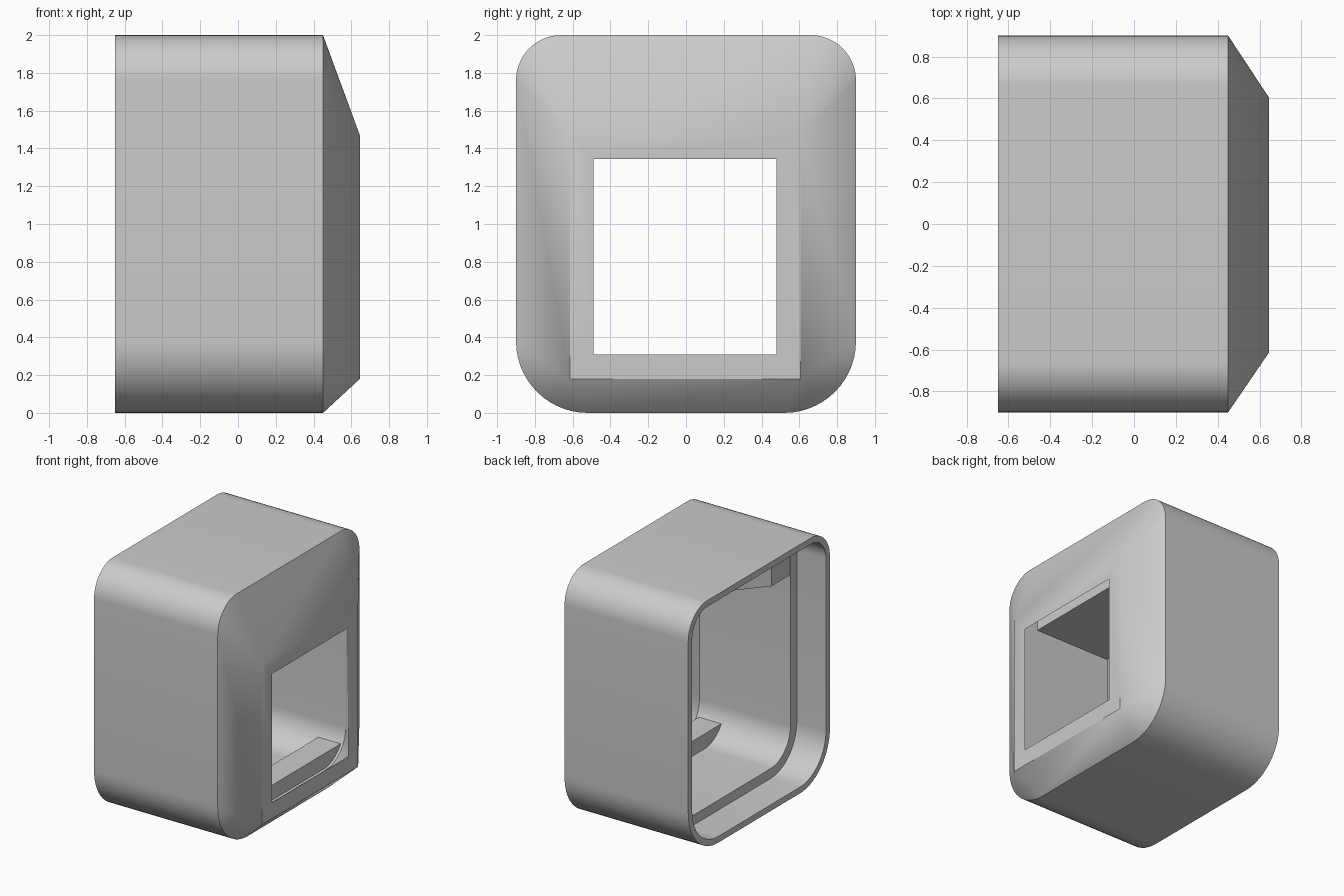
import bpy, bmesh
from math import sin, cos, pi, radians

cube = bpy.data.objects.get("Cube")
if cube:
    bpy.data.objects.remove(cube, do_unlink=True)

# Single grey material
GREY = (0.6, 0.6, 0.6, 1)
mat = bpy.data.materials.new("plain_grey")
mat.use_nodes = True
mat.diffuse_color = GREY
mat.node_tree.nodes["Principled BSDF"].inputs["Base Color"].default_value = GREY

STEPS = 14
BACK, LEDGE, SHOULDER, FRONT = -0.65, -0.39, 0.45, 0.645
WALL, RIM = 0.13, 0.05


def section(inset):
    """Rounded square in (y, z): tight upper corners, wide lower corners."""
    pts = []
    for k, (sy, sz) in enumerate([(1, 1), (-1, 1), (-1, -1), (1, -1)]):
        radius = 0.24 if sz > 0 else 0.38
        cy, cz = sy * (0.9 - radius), 1 + sz * (1 - radius)
        for i in range(STEPS + 1):
            a = (k + i / STEPS) * pi / 2
            pts.append((cy + (radius - inset) * cos(a), cz + (radius - inset) * sin(a)))
    return pts


def rectangle(y0, y1, z0, z1):
    """Sharp rectangle with as many points as a rounded section."""
    corners = [(y1, z1), (y0, z1), (y0, z0), (y1, z0)]
    return [c for c in corners for _ in range(STEPS + 1)]


def finish(bm, name, smooth=False):
    bmesh.ops.remove_doubles(bm, verts=bm.verts[:], dist=0.0005)
    bmesh.ops.recalc_face_normals(bm, faces=bm.faces[:])
    mesh = bpy.data.meshes.new(name)
    bm.to_mesh(mesh)
    bm.free()
    mesh.materials.append(mat)
    obj = bpy.data.objects.new(name, mesh)
    bpy.context.collection.objects.link(obj)
    if smooth:
        bpy.ops.object.select_all(action='DESELECT')
        obj.select_set(True)
        bpy.context.view_layer.objects.active = obj
        bpy.ops.object.shade_smooth_by_angle(angle=radians(25))
    return obj


def prism(name, outline, offset):
    """Extrude a closed 3D outline along an offset vector."""
    bm = bmesh.new()
    face = bm.faces.new([bm.verts.new(p) for p in outline])
    new = bmesh.ops.extrude_face_region(bm, geom=[face])["geom"]
    # the starting face stays as the opposite cap
    bmesh.ops.translate(bm, vec=offset,
                        verts=[g for g in new if isinstance(g, bmesh.types.BMVert)])
    if not face.is_valid:
        bmesh.ops.holes_fill(bm, edges=bm.edges[:])
    return finish(bm, name)


# Housing: outer skin, tapered front, window, cavity, ledge and rear recess
loops = [
    (BACK, section(0)),
    (SHOULDER, section(0)),
    (FRONT, rectangle(-0.615, 0.605, 0.18, 1.47)),
    (FRONT, rectangle(-0.49, 0.48, 0.31, 1.345)),
    (SHOULDER - 0.03, section(WALL)),
    (LEDGE, section(WALL)),
    (LEDGE, section(RIM)),
    (BACK, section(RIM)),
]
bm = bmesh.new()
rings = [[bm.verts.new((x, y, z)) for y, z in pts] for x, pts in loops]
count = len(rings[0])
for r, ring in enumerate(rings):
    following = rings[(r + 1) % len(rings)]
    for i in range(count):
        j = (i + 1) % count
        bm.faces.new((ring[i], ring[j], following[j], following[i]))
finish(bm, "housing", smooth=True)

# Low rib across the cavity floor, following the rounded corners
SILL = 0.25
low = [(y, z) for y, z in section(WALL - 0.03) if z < SILL]
edge = max(y for y, z in low)
rib = [(0.2, -edge - 0.01, SILL)] + [(0.2, y, z) for y, z in low] + [(0.2, edge + 0.01, SILL)]
prism("floor_rib", rib, (0.2, 0, 0))

# Ceiling block with a notch cut into its rear
half = [(0.29, 0.8), (LEDGE + 0.002, 0.8), (LEDGE + 0.002, 0.53)]
plan = half + [(0.07, 0)] + [(x, -y) for x, y in reversed(half)]
prism("ceiling_block", [(x, y, 1.59) for x, y in plan], (0, 0, 0.31))
